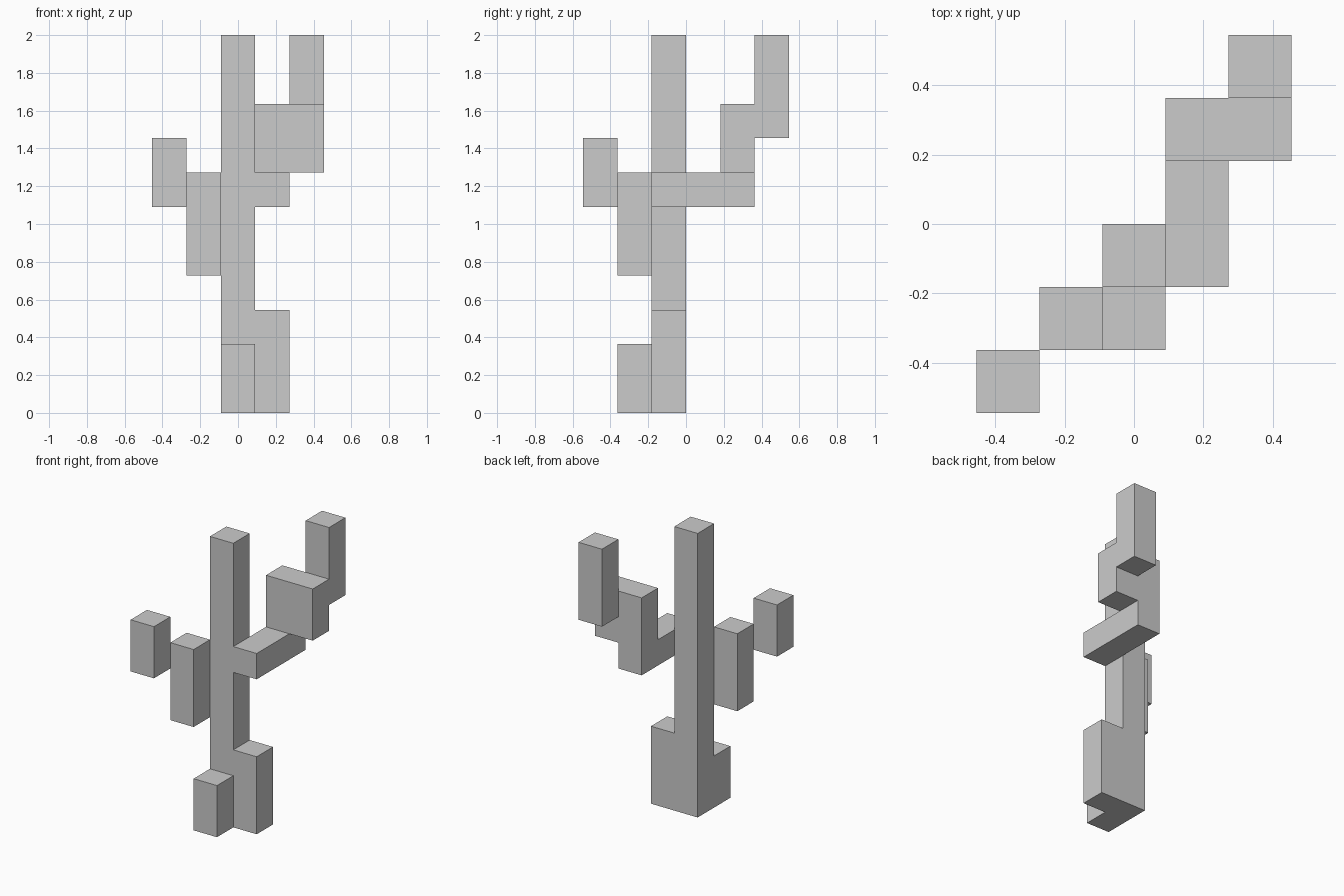
import bpy, bmesh, math
from mathutils import Vector

if "Cube" in bpy.data.objects:
    bpy.data.objects.remove(bpy.data.objects["Cube"])

U = 2 / 11                       # size of one block
ORIGIN = Vector((-2.5, -3, 0))   # grid corner, in blocks

# Each part: boxes as (min cell, max cell) on the block grid
PARTS = {
    "trunk": [((2, 2, 0), (3, 3, 11))],
    "right_root": [((3, 2, 0), (4, 3, 3))],
    "front_root": [((2, 1, 0), (3, 2, 2))],
    "left_branch": [((1, 1, 4), (2, 2, 7))],
    "left_branch_tip": [((0, 0, 6), (1, 1, 8))],
    "right_branch": [((3, 2, 6), (4, 5, 7)), ((3, 4, 7), (5, 5, 9))],
    "right_branch_tip": [((4, 5, 8), (5, 6, 11))],
}


def cells(boxes):
    return {(x, y, z) for a, b in boxes
            for x in range(a[0], b[0])
            for y in range(a[1], b[1])
            for z in range(a[2], b[2])}


filled = set().union(*(cells(b) for b in PARTS.values()))


def build(name, boxes):
    bm = bmesh.new()
    for cell in cells(boxes):
        for axis in range(3):
            for sign in (-1, 1):
                n = Vector((0, 0, 0))
                n[axis] = sign
                # Skip faces hidden between touching blocks
                if tuple(int(c + d) for c, d in zip(cell, n)) in filled:
                    continue
                s, t = Vector((0, 0, 0)), Vector((0, 0, 0))
                s[(axis + 1) % 3] = 0.5
                t[(axis + 2) % 3] = 0.5 * sign
                mid = Vector(cell) + Vector((0.5, 0.5, 0.5)) + n * 0.5 + ORIGIN
                bm.faces.new([bm.verts.new((mid + p) * U)
                              for p in (-s - t, s - t, s + t, -s + t)])
    # Weld the blocks and merge coplanar faces
    bmesh.ops.remove_doubles(bm, verts=bm.verts, dist=1e-4)
    bmesh.ops.dissolve_limit(bm, angle_limit=math.radians(1),
                             verts=bm.verts, edges=bm.edges)
    mesh = bpy.data.meshes.new(name)
    bm.to_mesh(mesh)
    bm.free()
    bpy.context.collection.objects.link(bpy.data.objects.new(name, mesh))


for part, boxes in PARTS.items():
    build(part, boxes)
